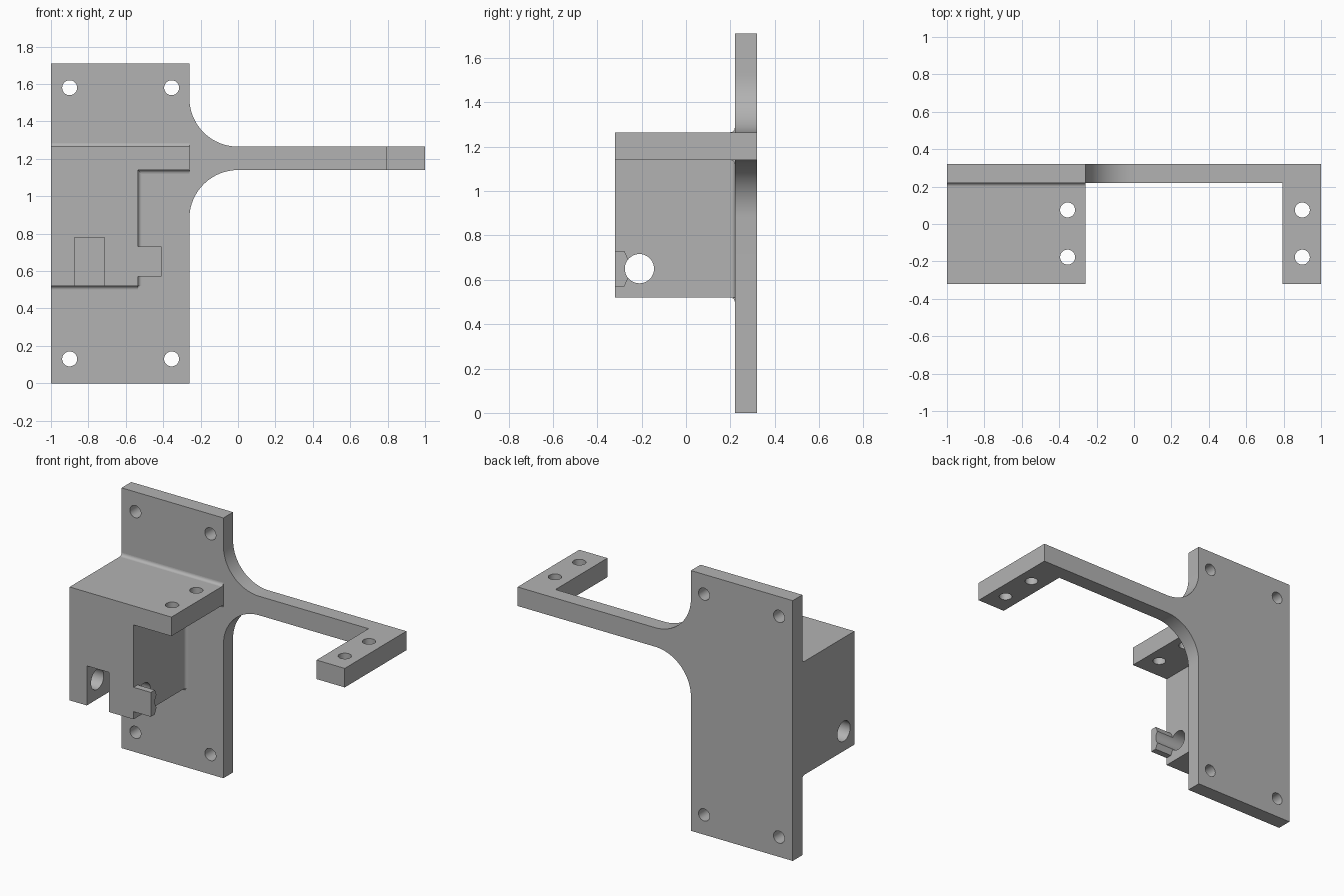
import bpy, bmesh, math

if "Cube" in bpy.data.objects:
    bpy.data.objects.remove(bpy.data.objects["Cube"])

grey = bpy.data.materials.new("plain grey")
grey.diffuse_color = (0.45, 0.45, 0.45, 1)
grey.use_nodes = True
grey.node_tree.nodes["Principled BSDF"].inputs["Base Color"].default_value = grey.diffuse_color


def prism(name, pts, axis, a, b):
    """Extrude a 2D outline along an axis from a to b."""
    place = {"x": lambda u, v, t: (t, u, v),
             "y": lambda u, v, t: (u, t, v),
             "z": lambda u, v, t: (u, v, t)}[axis]
    bm = bmesh.new()
    low = [bm.verts.new(place(u, v, a)) for u, v in pts]
    high = [bm.verts.new(place(u, v, b)) for u, v in pts]
    n = len(pts)
    bm.faces.new(low)
    bm.faces.new(high)
    for i in range(n):
        j = (i + 1) % n
        bm.faces.new((low[i], low[j], high[j], high[i]))
    bmesh.ops.recalc_face_normals(bm, faces=bm.faces)
    mesh = bpy.data.meshes.new(name)
    bm.to_mesh(mesh)
    bm.free()
    mesh.materials.append(grey)
    ob = bpy.data.objects.new(name, mesh)
    bpy.context.collection.objects.link(ob)
    return ob


def rect(u0, v0, u1, v1):
    return [(u0, v0), (u1, v0), (u1, v1), (u0, v1)]


def arc(cu, cv, r, start, end, n):
    angles = [math.radians(start + (end - start) * i / n) for i in range(n + 1)]
    return [(cu + r * math.cos(t), cv + r * math.sin(t)) for t in angles]


def circle(cu, cv, r):
    return arc(cu, cv, r, 0, 360, 40)[:-1]


def combine(target, other, operation):
    mod = target.modifiers.new("combine", "BOOLEAN")
    mod.operation, mod.solver, mod.object = operation, "EXACT", other
    bpy.context.view_layer.objects.active = target
    bpy.ops.object.modifier_apply(modifier=mod.name)
    bpy.data.objects.remove(other)


FRONT, WALL, BACK = -0.32, 0.22, 0.32      # depths
LOW, HIGH = 1.14, 1.265                    # arm and shelf heights
SIDE, EDGE = -0.535, -0.26                 # block side, plate edge
R = 0.02                                   # small fillet radius

# Back plate flowing into the arm through two large fillets
outline = [(-1, 0), (EDGE, 0)]
outline += arc(0, LOW - 0.26, 0.26, 180, 90, 20)
outline += [(1, LOW), (1, HIGH)]
outline += arc(0, HIGH + 0.26, 0.26, 270, 180, 20)
outline += [(EDGE, 1.71), (-1, 1.71)]
bracket = prism("bracket", outline, "y", WALL, BACK)

# Arm foot, and block with its overhanging shelf
combine(bracket, prism("arm_foot", rect(0.795, LOW, 1, HIGH), "y", FRONT, WALL), "UNION")
block = [(-1, 0.52), (SIDE, 0.52), (SIDE, LOW), (EDGE, LOW), (EDGE, HIGH), (-1, HIGH)]
combine(bracket, prism("block", block, "y", FRONT, WALL), "UNION")

# Clip tab with tapered lips
clip = [(FRONT, 0.57), (-0.278, 0.57), (-0.26, 0.61), (-0.26, 0.69), (-0.278, 0.73), (FRONT, 0.73)]
combine(bracket, prism("clip", clip, "x", SIDE, -0.41), "UNION")

# Nut slot and cross hole
combine(bracket, prism("slot", rect(-0.875, 0.4, -0.715, 0.78), "y", -0.5, -0.08), "DIFFERENCE")
combine(bracket, prism("cross_hole", circle(-0.21, 0.65, 0.066), "x", -1.2, -0.3), "DIFFERENCE")

# Screw holes in the plate, shelf and foot
for x in (-0.9, -0.355):
    for z in (0.13, 1.58):
        combine(bracket, prism("plate_hole", circle(x, z, 0.04), "y", 0.1, 0.5), "DIFFERENCE")
for x in (-0.355, 0.9):
    for y in (-0.177, 0.075):
        combine(bracket, prism("shelf_hole", circle(x, y, 0.04), "z", 1.0, 1.4), "DIFFERENCE")

# Small fillets where the block meets the plate
def fillet(name, axis, corner_sign, at, a, b):
    c = at + corner_sign * R
    curve = arc(WALL - R, c, R, 0, -90 * corner_sign, 6)
    pts = [(WALL, at)] + curve
    if axis == "z":
        pts = [(v, u) for u, v in pts]
    return prism(name, pts, axis, a, b)


parts = [bracket,
         fillet("top_fillet", "x", 1, HIGH, -1, EDGE),
         fillet("bottom_fillet", "x", -1, 0.52, -1, SIDE),
         fillet("shelf_fillet", "x", -1, LOW, SIDE, EDGE),
         fillet("side_fillet", "z", 1, SIDE, 0.52, LOW)]

# Smooth rounded surfaces, keep edges crisp
bpy.ops.object.select_all(action="DESELECT")
for ob in parts:
    ob.select_set(True)
bpy.context.view_layer.objects.active = bracket
bpy.ops.object.shade_smooth_by_angle(angle=math.radians(30))
